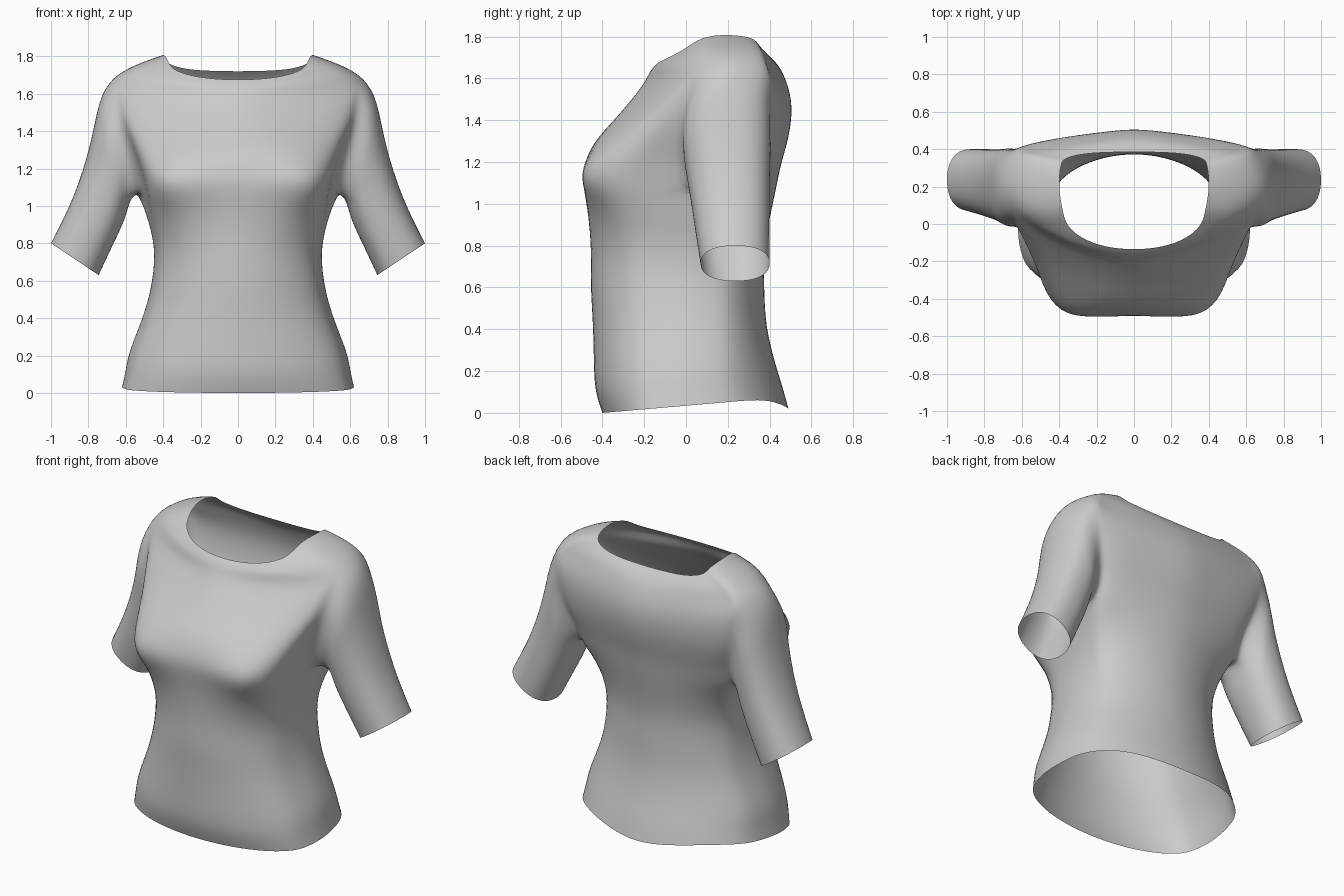
import bpy, bmesh, math

if "Cube" in bpy.data.objects:
    bpy.data.objects.remove(bpy.data.objects["Cube"])

# Lower torso rows: z, front y, front squareness, (x,y) of the three side points, back squareness, back y
LOWER = [
    (0.00, -.40, 2.0, .605, -.14, .62, -.03, .605, .11, 1.85, .49),
    (0.10, -.43, 2.0, .585, -.14, .60, -.03, .585, .11, 1.85, .46),
    (0.22, -.44, 2.0, .560, -.13, .575, -.02, .56, .11, 1.85, .425),
    (0.42, -.445, 2.0, .49, -.12, .505, -.01, .49, .11, 1.9, .385),
    (0.60, -.455, 2.0, .45, -.11, .46, 0.00, .45, .12, 1.9, .375),
    (0.78, -.455, 2.1, .44, -.09, .45, .02, .44, .14, 1.9, .375),
    (0.95, -.47, 2.5, .475, -.06, .49, .08, .48, .20, 1.8, .405),
    (1.07, -.485, 3.0, .505, -.02, .545, .17, .53, .28, 1.6, .43),
]
# Upper rows: front z, front y, squareness, front arm (x,y), arm z, back arm (x,y), squareness, back z, back y
UPPER = [
    (1.17, -.485, 2.9, .53, -.04, 1.19, .54, .34, 1.5, 1.19, .455),
    (1.29, -.44, 2.2, .575, -.04, 1.32, .58, .385, 1.4, 1.32, .49),
    (1.40, -.345, 1.7, .62, -.02, 1.45, .61, .405, 1.35, 1.45, .505),
    (1.50, -.26, 1.5, .64, .03, 1.57, .63, .40, 1.35, 1.55, .49),
    (1.58, -.20, 1.5, .64, .09, 1.66, .63, .365, 1.45, 1.63, .46),
    (1.635, -.17, 1.8, .53, .08, 1.742, .53, .34, 2.0, 1.68, .425),
    (1.675, -.135, 2.1, .382, .08, 1.793, .39, .31, 2.7, 1.72, .385),
]
# Shoulder points on the last three rows
SHOULDER = {12: (.67, .22, 1.68), 13: (.54, .22, 1.755), 14: (.40, .20, 1.807)}
# Sleeve rings: outer (x,z), inner (x,z), front y, back y
SLEEVE = [
    (.740, 1.55, .580, 1.01, -.015, .405),
    (.790, 1.33, .610, .92, .01, .40),
    (.880, 1.05, .675, .78, .04, .40),
    (1.00, .80, .745, .63, .07, .40),
]


def quarter(center, corner, n, count=4):
    """Rounded quarter outline from the centre line out to a side point."""
    pts = []
    for j in range(count + 1):
        t = j / count
        a = t * math.pi / 2
        s, c = math.sin(a) ** (2 / n), max(math.cos(a), 0) ** (2 / n)
        pts.append((corner[0] * s,
                    corner[1] + (center[1] - corner[1]) * c,
                    center[2] + (corner[2] - center[2]) * t * t))
    return pts


def shape(p):
    """Add the curved hem and the bust fullness."""
    x, y, z = p
    if z < 0.4:
        rise = 0.06 * min(max((y + .4) / .7, 0), 1) - 0.04 * max(0, (y - .42) / .07)
        z += rise * (1 - z / 0.4)
    if y < -.15:
        y -= 0.055 * math.exp(-((x - .36) ** 2 + (z - 1.13) ** 2) / .014)
    return x, y, z


# Torso half: rows of 11 points from front centre round to back centre
rows = []
for z, yf, nf, x4, y4, x5, y5, x6, y6, nb, yb in LOWER:
    front = quarter((0, yf, z), (x4, y4, z), nf)
    back = quarter((0, yb, z), (x6, y6, z), nb)
    rows.append(front + [(x5, y5, z)] + back[::-1])
for i, (zf, yf, nf, x4, y4, zs, x6, y6, nb, zb, yb) in enumerate(UPPER):
    front = quarter((0, yf, zf), (x4, y4, zs), nf)
    back = quarter((0, yb, zb), (x6, y6, zs), nb)
    rows.append(front + [SHOULDER.get(i + 8)] + back[::-1])

bm = bmesh.new()
grid = [[bm.verts.new(shape(p)) if p else None for p in row] for row in rows]
for a, b in zip(grid, grid[1:]):
    for j in range(10):
        quad = (a[j], a[j + 1], b[j + 1], b[j])
        if None not in quad:
            bm.faces.new(quad)

# Sleeve: grown from the armhole loop
loop = [grid[12][5]] + [grid[r][4] for r in range(12, 6, -1)] + [grid[7][5]] \
    + [grid[r][6] for r in range(7, 13)]
n = len(loop)
for ox, oz, ix, iz, y0, y1 in SLEEVE:
    ring = []
    for k in range(n):
        a = 2 * math.pi * k / n
        c, s = [math.copysign(abs(v) ** .88, v) for v in (math.cos(a), math.sin(a))]
        ring.append(bm.verts.new(((ox + ix) / 2 + c * (ox - ix) / 2,
                                  (y0 + y1) / 2 - s * (y1 - y0) / 2,
                                  (oz + iz) / 2 + c * (oz - iz) / 2)))
    for k in range(n):
        m = (k + 1) % n
        bm.faces.new((loop[k], loop[m], ring[m], ring[k]))
    loop = ring

# Mirror to the other side
half = bm.verts[:] + bm.edges[:] + bm.faces[:]
bmesh.ops.mirror(bm, geom=half, axis='X', merge_dist=0.0005)
bmesh.ops.remove_doubles(bm, verts=bm.verts[:], dist=0.0005)
bmesh.ops.recalc_face_normals(bm, faces=bm.faces[:])
mesh = bpy.data.meshes.new("shirt")
bm.to_mesh(mesh)
bm.free()
shirt = bpy.data.objects.new("shirt", mesh)
bpy.context.collection.objects.link(shirt)
sub = shirt.modifiers.new("smooth", 'SUBSURF')
sub.levels = sub.render_levels = 2

# Push the cage out so the smoothed surface passes through the measured points
target = [v.co.copy() for v in mesh.vertices]
for _ in range(3):
    bpy.context.view_layer.update()
    ev = shirt.evaluated_get(bpy.context.evaluated_depsgraph_get())
    smooth = [v.co.copy() for v in ev.data.vertices[:len(target)]]
    for v, t, s in zip(mesh.vertices, target, smooth):
        d = t - s
        if d.length < 0.08:
            v.co += d * 0.7
    mesh.update()
    shirt.update_tag()

for p in mesh.polygons:
    p.use_smooth = True
